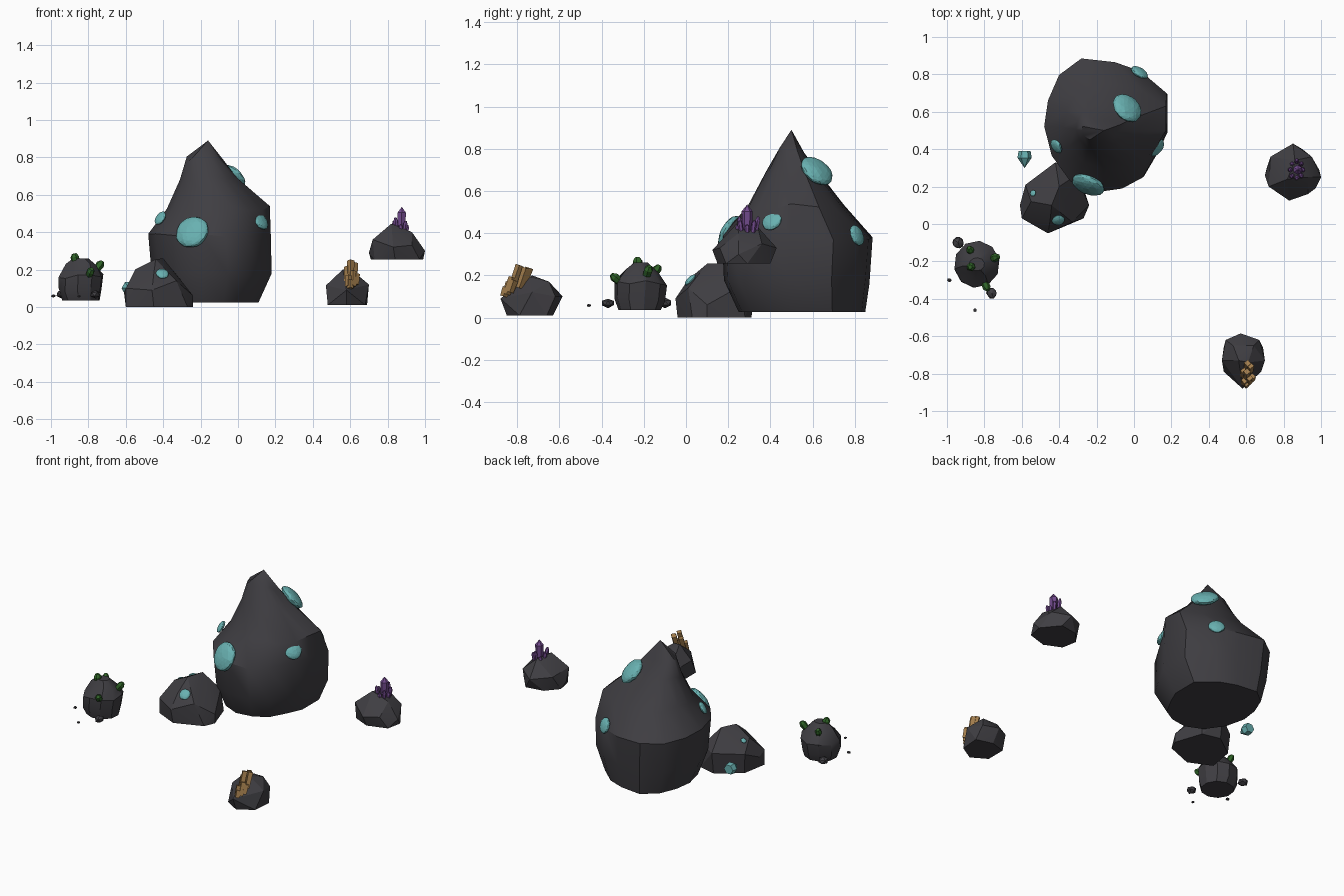
import bpy, bmesh, random
from math import sin, cos, pi, radians
from mathutils import Vector, Matrix

random.seed(4)
cube = bpy.data.objects.get("Cube")
if cube:
    bpy.data.objects.remove(cube, do_unlink=True)


def material(name, rgb):
    mat = bpy.data.materials.new(name)
    mat.use_nodes = True
    colour = (*rgb, 1)
    mat.diffuse_color = colour
    mat.node_tree.nodes["Principled BSDF"].inputs["Base Color"].default_value = colour
    return mat


STONE = material("dark stone", (.05, .048, .055))
TEAL = material("teal crystal", (.14, .44, .44))
PURPLE = material("purple crystal", (.17, .07, .27))
GOLD = material("gold ore", (.37, .21, .075))
GREEN = material("green growth", (.028, .125, .02))


def finish(name, bm, mat, smooth_angle=0):
    """Turn a bmesh into a named object with one material."""
    bmesh.ops.recalc_face_normals(bm, faces=bm.faces)
    mesh = bpy.data.meshes.new(name)
    bm.to_mesh(mesh)
    bm.free()
    mesh.materials.append(mat)
    obj = bpy.data.objects.new(name, mesh)
    bpy.context.collection.objects.link(obj)
    if smooth_angle:
        bpy.ops.object.select_all(action="DESELECT")
        obj.select_set(True)
        bpy.context.view_layer.objects.active = obj
        bpy.ops.object.shade_smooth_by_angle(angle=radians(smooth_angle))


def lofted_rock(name, outline, rings, smooth):
    """Loft a plan outline through rings of (z, xmin, xmax, ymin, ymax)."""
    xs, ys = zip(*outline)
    x0, y0 = min(xs), min(ys)
    w, d = max(xs) - x0, max(ys) - y0
    bm = bmesh.new()
    loops = []
    for k, (z, xa, xb, ya, yb) in enumerate(rings):
        wobble = .015 if 0 < k < len(rings) - 1 else 0
        loops.append([bm.verts.new((
            xa + (x - x0) / w * (xb - xa),
            ya + (y - y0) / d * (yb - ya),
            z + random.uniform(-wobble, wobble))) for x, y in outline])
    n = len(outline)
    for low, high in zip(loops, loops[1:]):
        for i in range(n):
            j = (i + 1) % n
            bm.faces.new((low[i], low[j], high[j], high[i]))
    bm.faces.new(loops[0])
    bm.faces.new(loops[-1])
    bmesh.ops.remove_doubles(bm, verts=bm.verts, dist=.002)
    finish(name, bm, STONE, smooth)


def chiselled_rock(name, floor, base, corners):
    """Convex stone: flat base points at floor height plus free corners above."""
    bm = bmesh.new()
    for p in [(x, y, floor) for x, y in base] + corners:
        bm.verts.new(p)
    hull = bmesh.ops.convex_hull(bm, input=bm.verts)
    spare = set(hull["geom_interior"] + hull["geom_unused"])
    bmesh.ops.delete(bm, geom=[v for v in spare if isinstance(v, bmesh.types.BMVert)], context="VERTS")
    finish(name, bm, STONE, 22)


def frame(location, axis):
    return Matrix.Translation(location) @ Vector(axis).to_track_quat("Z", "Y").to_matrix().to_4x4()


def disc(name, location, axis, radius):
    """Flattened crystal growth with a slightly ragged rim, facing along an axis."""
    bm = bmesh.new()
    bmesh.ops.create_icosphere(bm, subdivisions=3, radius=radius)
    for v in bm.verts:
        v.co *= random.uniform(.97, 1.03)
        v.co.z *= .4
    bm.transform(frame(location, axis))
    finish(name, bm, TEAL)


def crystal(name, base, axis, radius, length, mat, sides=6, tip=.3, tip_width=.02):
    """Prism with a tapered end, growing from its base along an axis."""
    bm = bmesh.new()
    stages = [(0, .85), (length * (1 - tip), 1), (length, tip_width)]
    loops = [[bm.verts.new((radius * s * cos(2 * pi * i / sides),
                            radius * s * sin(2 * pi * i / sides), z))
              for i in range(sides)] for z, s in stages]
    for low, high in zip(loops, loops[1:]):
        for i in range(sides):
            j = (i + 1) % sides
            bm.faces.new((low[i], low[j], high[j], high[i]))
    bm.faces.new(loops[0])
    bm.faces.new(loops[-1])
    bm.transform(frame(base, axis))
    finish(name, bm, mat)


# Main peaked boulder
lofted_rock("peak_boulder",
            [(-.28, .89), (-.1, .87), (.04, .82), (.18, .7), (.18, .49), (.13, .38), (.05, .24),
             (-.06, .18), (-.2, .16), (-.34, .22), (-.44, .36), (-.48, .52), (-.46, .66), (-.4, .8)],
            [(.025, -.41, .11, .25, .85), (.17, -.46, .18, .18, .87), (.38, -.48, .175, .17, .885),
             (.53, -.38, .17, .29, .75), (.69, -.31, 0, .385, .63), (.79, -.28, -.08, .44, .56),
             (.89, -.16, -.16, .5, .5)], 35)

# Low boulder beside it
chiselled_rock("side_boulder", 0,
               [(-.6, .03), (-.45, -.04), (-.27, .03), (-.24, .1), (-.3, .28), (-.42, .31), (-.57, .2)],
               [(-.61, .1, .08), (-.6, .03, .1), (-.46, -.05, .09), (-.33, .01, .14), (-.24, .1, .06),
                (-.31, .26, .15), (-.42, .33, .14), (-.58, .21, .13),
                (-.44, .1, .255), (-.4, .2, .26), (-.55, .12, .2), (-.45, .01, .18)])

# Stone carrying the purple crystals
chiselled_rock("crystal_stone", .255,
               [(.73, .2), (.71, .3), (.84, .15), (.97, .19), (.99, .29), (.9, .4), (.78, .38)],
               [(.7, .26, .29), (.73, .36, .35), (.72, .2, .36), (.83, .125, .32), (.93, .16, .33),
                (1, .25, .3), (.95, .36, .35), (.85, .43, .33),
                (.82, .24, .445), (.86, .34, .43), (.93, .25, .4)])

# Stone carrying the gold ore
chiselled_rock("ore_stone", .01,
               [(.48, -.79), (.58, -.85), (.68, -.79), (.69, -.66), (.58, -.63), (.48, -.66)],
               [(.58, -.88, .09), (.47, -.73, .115), (.7, -.73, .12), (.57, -.585, .1),
                (.49, -.62, .1), (.67, -.62, .1), (.53, -.65, .17), (.64, -.65, .17),
                (.56, -.73, .2), (.61, -.74, .19)])

# Round stone with green growths
lofted_rock("mossy_stone",
            [(cos(a * pi / 5 + .2), sin(a * pi / 5 + .2)) for a in range(10)],
            [(.035, -.94, -.74, -.32, -.12), (.09, -.96, -.73, -.34, -.1), (.16, -.96, -.72, -.34, -.09),
             (.22, -.92, -.75, -.29, -.13), (.26, -.88, -.8, -.25, -.18)], 30)

# Loose pebbles
for i, (x, y, r) in enumerate([(-.94, -.1, .035), (-.76, -.37, .033), (-.987, -.3, .013), (-.85, -.46, .011)]):
    bm = bmesh.new()
    bmesh.ops.create_icosphere(bm, subdivisions=1, radius=r)
    for v in bm.verts:
        v.co *= random.uniform(.85, 1.05)
        v.co.z *= .7
    bm.transform(Matrix.Translation((x, y, .052 + r * .5)))
    finish(f"pebble_{i + 1}", bm, STONE)

# Teal growths on the boulders
for i, (place, axis, r) in enumerate([
        ((-.245, .21, .4), (-.35, -.85, .45), .09),
        ((.118, .41, .46), (.65, -.5, .55), .053),
        ((-.036, .62, .695), (.5, .5, .65), .085),
        ((.03, .81, .39), (.5, .8, .35), .05),
        ((-.415, .415, .475), (-.7, -.45, .5), .04),
        ((-.405, .02, .178), (.1, -.7, .7), .034),
        ((-.54, .165, .195), (-.5, .2, .8), .017)]):
    disc(f"teal_growth_{i + 1}", place, axis, r)
crystal("teal_shard", (-.585, .39, .1), (0, -1, 0), .038, .09, TEAL, tip=.6)

# Purple cluster: one tall spire ringed by small blunt ones
crystal("purple_spire", (.873, .29, .38), (.02, 0, 1), .026, .155, PURPLE, tip=.2)
for i in range(8):
    a = i * pi / 4
    out = Vector((cos(a), sin(a) * 1.3, 0))
    crystal(f"purple_shoot_{i + 1}", Vector((.87, .29, .38)) + out * .027,
            out * .14 + Vector((0, 0, 1)), .013, .06 + .02 * (i % 3), PURPLE,
            tip=.2, tip_width=.45)

# Gold ore columns stepping up the stone
for i, (x, y, z, length) in enumerate([
        (.6, -.83, .13, .125), (.62, -.79, .14, .1), (.585, -.815, .13, .09),
        (.59, -.855, .11, .06), (.615, -.85, .11, .085), (.63, -.835, .12, .06),
        (.605, -.77, .16, .08), (.6, -.865, .1, .045)]):
    crystal(f"ore_column_{i + 1}", (x, y, z), (.03, .35, 1), .02, length, GOLD,
            sides=4, tip=.05, tip_width=.95)

# Green growths pointing out of the round stone
centre = Vector((-.84, -.22, .13))
for i, place in enumerate([(-.875, -.23, .265), (-.73, -.175, .22),
                           (-.785, -.345, .18), (-.88, -.13, .225)]):
    out = (Vector(place) - centre).normalized()
    crystal(f"green_growth_{i + 1}", Vector(place) - out * .04, out + Vector((0, 0, .4)),
            .024 - .001 * i, .06, GREEN, tip=.3, tip_width=.5)
